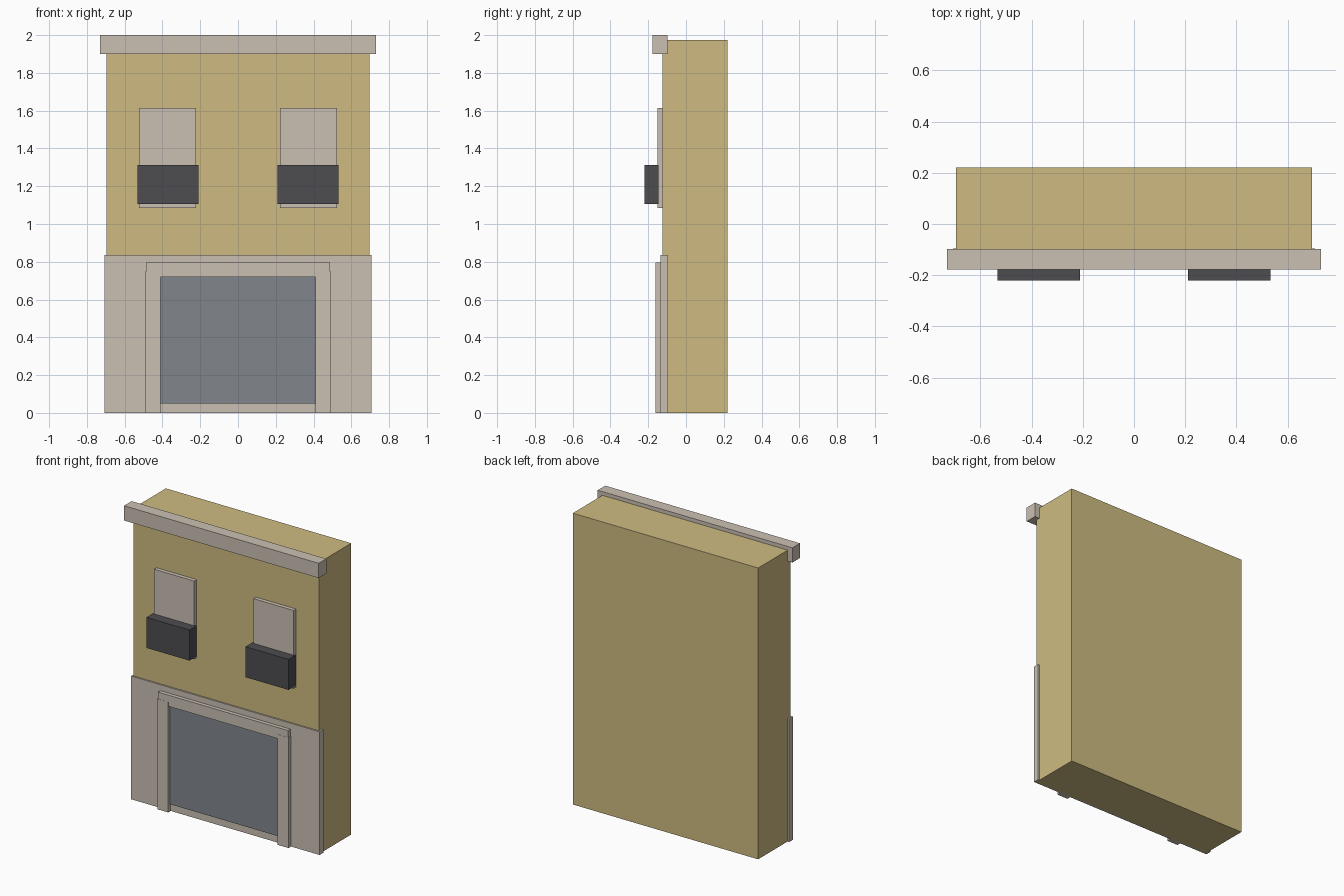
import bpy

if "Cube" in bpy.data.objects:
    bpy.data.objects.remove(bpy.data.objects["Cube"])


def material(name, color):
    m = bpy.data.materials.new(name)
    m.diffuse_color = (*color, 1)
    m.use_nodes = True
    m.node_tree.nodes["Principled BSDF"].inputs["Base Color"].default_value = m.diffuse_color
    return m


WALL = material("ochre_wall", (0.62, 0.50, 0.22))
STONE = material("pale_stone", (0.60, 0.53, 0.45))
DARK = material("dark_metal", (0.075, 0.073, 0.08))
GLASS = material("grey_glass", (0.22, 0.24, 0.26))


def box(name, x, y, z, mat):
    """Box from (min, max) ranges on each axis."""
    bpy.ops.mesh.primitive_cube_add(size=1)
    o = bpy.context.object
    o.name = name
    ranges = (x, y, z)
    for v in o.data.vertices:
        v.co = [lo if c < 0 else hi for c, (lo, hi) in zip(v.co, ranges)]
    o.data.materials.append(mat)
    return o


def pair(name, x, y, z, mat):
    """The same box on the left and right of the facade."""
    box(name + "_right", x, y, z, mat)
    box(name + "_left", (-x[1], -x[0]), y, z, mat)


# Building block, ground floor facing and cornice
box("building_body", (-0.695, 0.695), (-0.125, 0.22), (0, 1.975), WALL)
box("ground_floor_facing", (-0.707, 0.707), (-0.135, -0.095), (0, 0.835), STONE)
box("cornice", (-0.73, 0.73), (-0.178, -0.097), (1.90, 2.0), STONE)

# Shopfront: pane, side posts and lintel
box("shop_pane", (-0.413, 0.413), (-0.145, -0.13), (0.05, 0.72), GLASS)
pair("shop_post", (0.41, 0.492), (-0.162, -0.13), (0, 0.748), STONE)
box("shop_lintel", (-0.487, 0.487), (-0.161, -0.13), (0.72, 0.795), STONE)

# Upper windows with balcony boxes
pair("window_panel", (0.222, 0.523), (-0.152, -0.12), (1.085, 1.615), STONE)
pair("balcony_box", (0.21, 0.533), (-0.22, -0.146), (1.105, 1.312), DARK)
